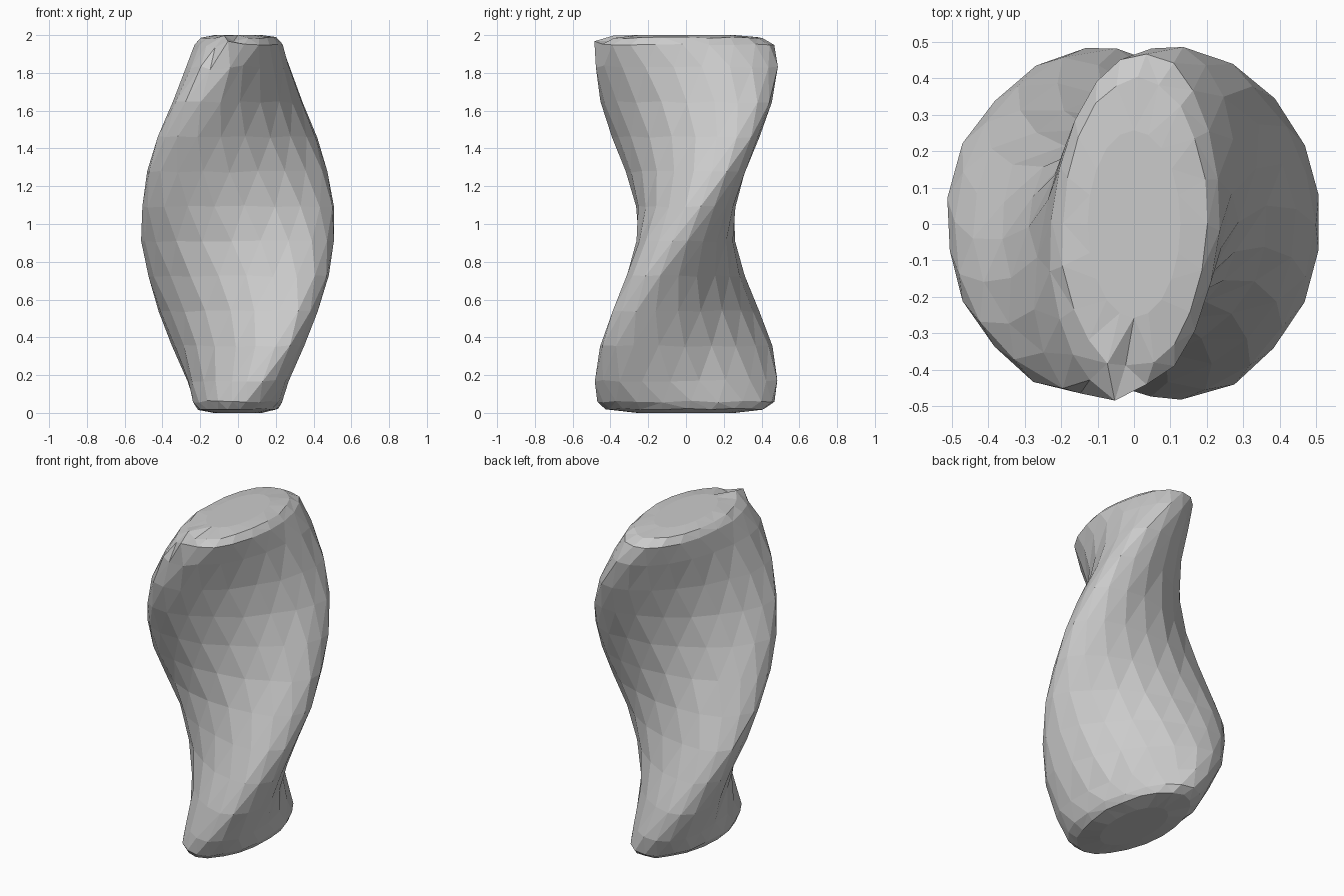
import bpy
import bmesh
import random
from math import sin, cos, pi
from mathutils import Vector

cube = bpy.data.objects.get("Cube")
if cube:
    bpy.data.objects.remove(cube, do_unlink=True)

random.seed(4)
SIDES = 20
LONG, SHORT = 0.515, 0.255

# Ring heights with a scale that rounds off both ends
END_LOW = [(0.0, 0.5), (0.02, 0.82), (0.06, 0.92), (0.17, 0.97)]
END_HIGH = [(1.83, 0.97), (1.95, 0.91), (1.985, 0.78), (2.0, 0.5)]
BODY = [(0.17 + 1.66 * i / 9, 1.0) for i in range(1, 9)]
rings = END_LOW + BODY + END_HIGH

# Crumpled spot near one tip of the upper end
CRUMPLE = Vector((-0.1, -0.46, 1.9))


def ring_point(z, scale, step):
    """Point on an ellipse that makes a half turn from bottom to top."""
    t = 2 * pi * step / SIDES
    turn = (z - 1) * pi / 2
    u, v = LONG * scale * cos(t), SHORT * scale * sin(t)
    p = Vector((u * cos(turn) - v * sin(turn),
                u * sin(turn) + v * cos(turn), z))
    if 0 < z < 2:
        wobble = 0.018 if (p - CRUMPLE).length < 0.16 else 0.005
        p += Vector([random.uniform(-wobble, wobble) for _ in range(3)])
        p.z = min(max(p.z, 0.0), 2.0)
    return p


# Twisted column with closed ends
bm = bmesh.new()
loops = [[bm.verts.new(ring_point(z, s, i)) for i in range(SIDES)]
         for z, s in rings]
for low, high in zip(loops, loops[1:]):
    for i in range(SIDES):
        j = (i + 1) % SIDES
        bm.faces.new((low[i], low[j], high[j], high[i]))
bm.faces.new(loops[0][::-1])
bm.faces.new(loops[-1])
bmesh.ops.triangulate(bm, faces=bm.faces[:], quad_method='SHORT_EDGE')
bmesh.ops.recalc_face_normals(bm, faces=bm.faces[:])

mesh = bpy.data.meshes.new("twisted_column")
bm.to_mesh(mesh)
bm.free()
column = bpy.data.objects.new("twisted_column", mesh)
bpy.context.collection.objects.link(column)

# Plain grey stone colour
stone = bpy.data.materials.new("light_grey")
stone.use_nodes = True
grey = (0.6, 0.6, 0.6, 1.0)
stone.diffuse_color = grey
stone.node_tree.nodes["Principled BSDF"].inputs["Base Color"].default_value = grey
mesh.materials.append(stone)
